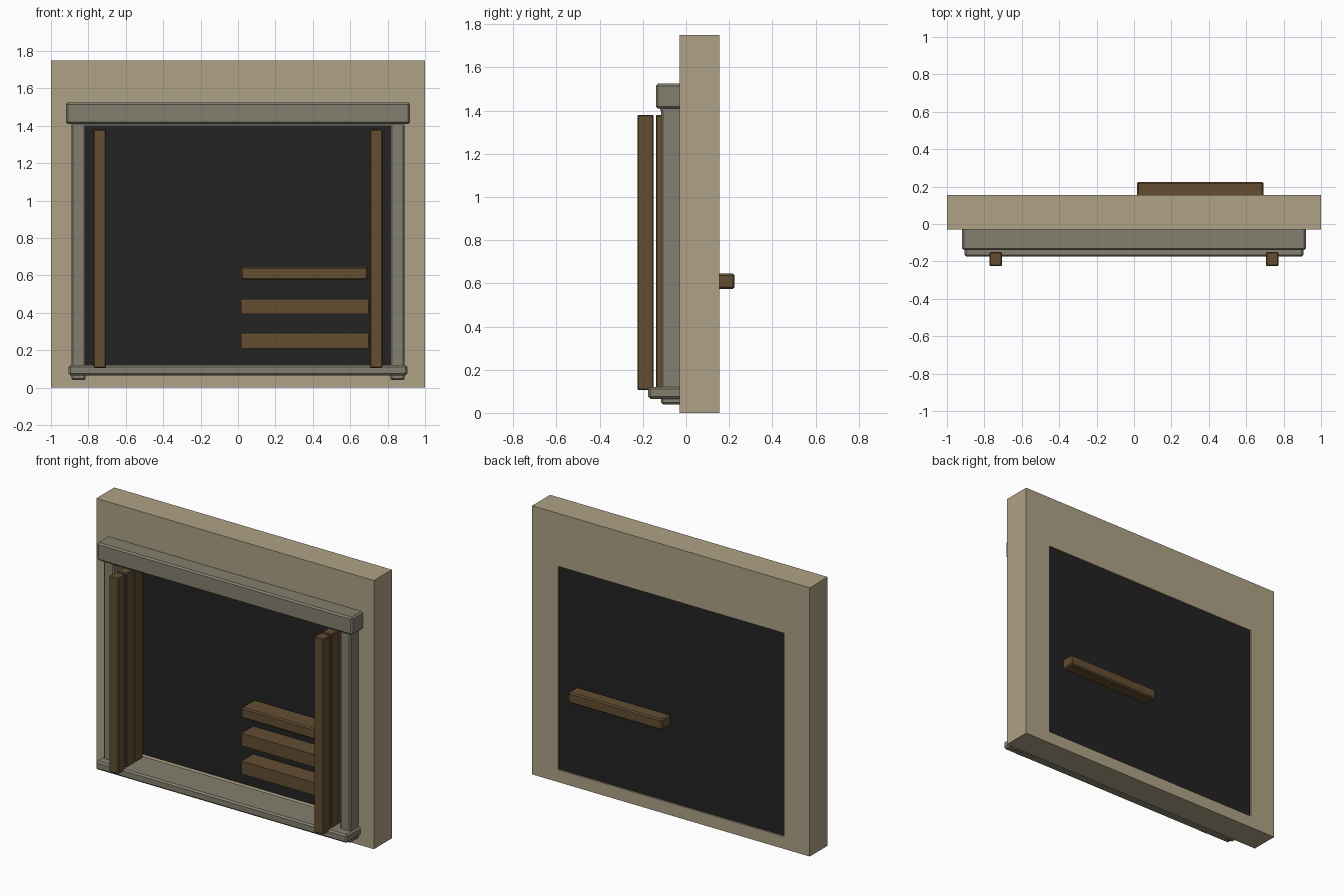
import bpy, bmesh

if "Cube" in bpy.data.objects:
    bpy.data.objects.remove(bpy.data.objects["Cube"])


def material(name, rgb):
    m = bpy.data.materials.new(name)
    m.diffuse_color = (*rgb, 1)
    m.use_nodes = True
    m.node_tree.nodes["Principled BSDF"].inputs["Base Color"].default_value = m.diffuse_color
    return m


PLASTER = material("sand plaster", (0.43, 0.365, 0.24))
STONE = material("grey stone", (0.23, 0.213, 0.157))
WOOD = material("brown wood", (0.126, 0.074, 0.031))
DARK = material("dark interior", (0.016, 0.016, 0.016))


def finish(name, bm, mat):
    bmesh.ops.recalc_face_normals(bm, faces=bm.faces)
    me = bpy.data.meshes.new(name)
    bm.to_mesh(me)
    bm.free()
    me.materials.append(mat)
    ob = bpy.data.objects.new(name, me)
    bpy.context.collection.objects.link(ob)
    return ob


def box(name, x, y, z, mat, bevel=0.0):
    """Box from (min, max) ranges, with optional chamfered edges."""
    bm = bmesh.new()
    bmesh.ops.create_cube(bm, size=1)
    for v in bm.verts:
        v.co = [r[0] if c < 0 else r[1] for c, r in zip(v.co, (x, y, z))]
    ob = finish(name, bm, mat)
    if bevel:
        mod = ob.modifiers.new("chamfer", "BEVEL")
        mod.width = bevel
        mod.segments = 1
    return ob


# Wall: a rectangular ring pushed back to the wall thickness
def wall():
    bm = bmesh.new()

    def ring(x, z0, z1):
        return [bm.verts.new((px, -0.03, pz))
                for px, pz in ((-x, z0), (x, z0), (x, z1), (-x, z1))]
    outer, inner = ring(1, 0, 1.75), ring(0.813, 0.08, 1.405)
    faces = [bm.faces.new((outer[i], outer[(i + 1) % 4],
                           inner[(i + 1) % 4], inner[i])) for i in range(4)]
    ext = bmesh.ops.extrude_face_region(bm, geom=faces, use_keep_orig=True)
    for g in ext["geom"]:
        if isinstance(g, bmesh.types.BMVert):
            g.co.y = 0.155
    finish("wall", bm, PLASTER)


wall()
box("dark_backing", (-0.813, 0.813), (0.135, 0.145), (0.08, 1.405), DARK)

# Stone window surround
box("lintel", (-0.92, 0.92), (-0.14, 0.05), (1.41, 1.525), STONE, 0.01)
box("lintel_fillet", (-0.89, 0.89), (-0.12, 0.05), (1.40, 1.415), STONE)
box("sill", (-0.905, 0.905), (-0.175, 0.05), (0.065, 0.12), STONE, 0.01)

for side, s in (("left", -1), ("right", 1)):
    def span(a, b):
        return tuple(sorted((s * a, s * b)))
    box(f"{side}_jamb", span(0.815, 0.89), (-0.115, 0.05), (0.04, 1.415), STONE, 0.008)
    # Folded shutter posts, stacked front to back
    for i, y in enumerate(((-0.225, -0.15), (-0.14, -0.06), (-0.055, 0.03))):
        box(f"{side}_shutter_post_{i + 1}", span(0.705, 0.772), y,
            (0.105, 1.38), WOOD, 0.005)

# Wooden slats; the top one passes through to the back
box("top_slat", (0.015, 0.692), (0.01, 0.225), (0.575, 0.645), WOOD, 0.008)
for i, z in enumerate(((0.21, 0.293), (0.393, 0.475))):
    box(f"lower_slat_{i + 1}", (0.015, 0.697), (0.015, 0.138), z, WOOD)
